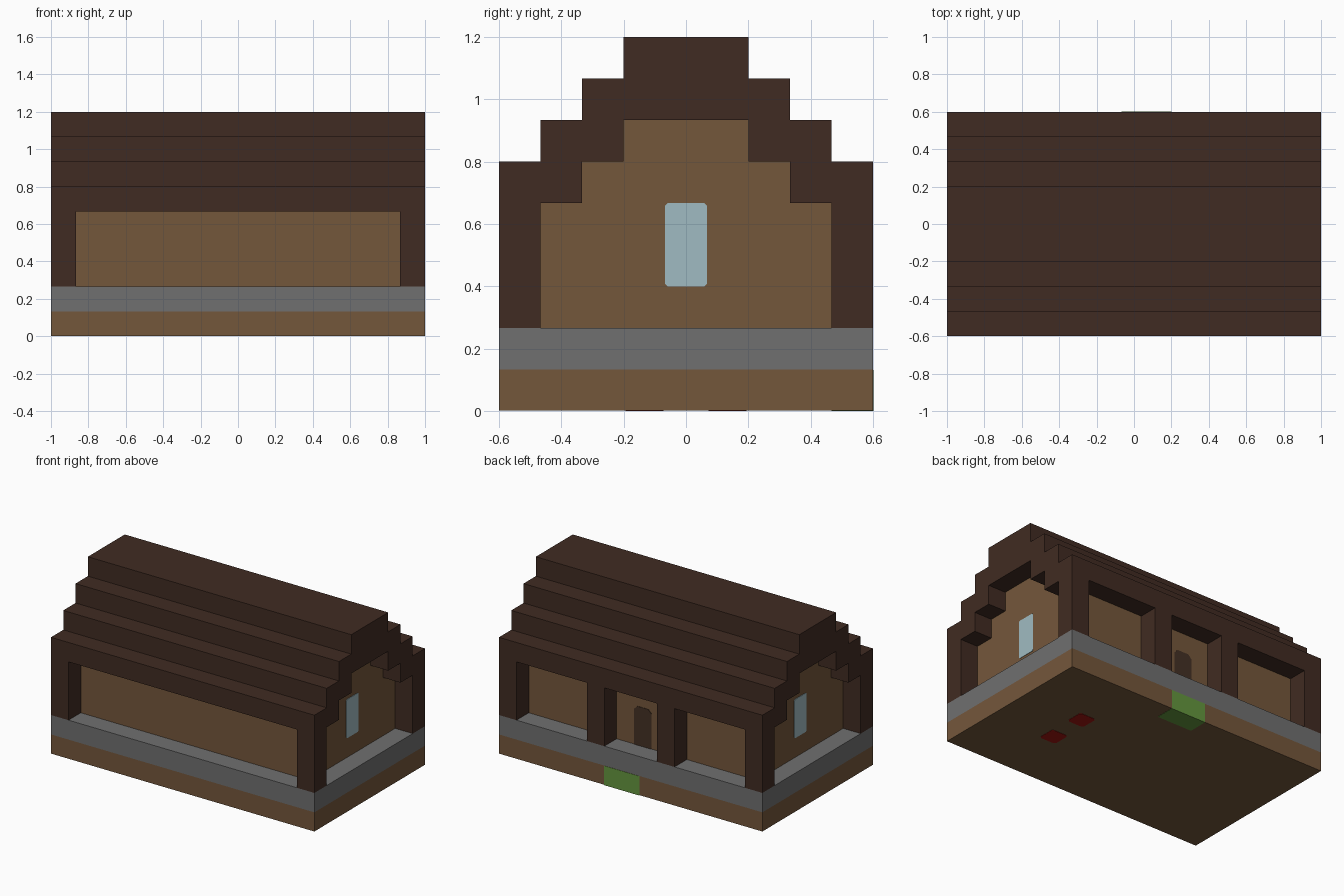
import bpy
import bmesh
from mathutils import Matrix, Vector

if "Cube" in bpy.data.objects:
    bpy.data.objects.remove(bpy.data.objects["Cube"], do_unlink=True)

U = 2 / 15  # one building block


def material(name, rgb):
    linear = [((c / 255 + 0.055) / 1.055) ** 2.4 for c in rgb] + [1]
    m = bpy.data.materials.new(name)
    m.use_nodes = True
    m.diffuse_color = linear
    m.node_tree.nodes["Principled BSDF"].inputs["Base Color"].default_value = linear
    return m


wood = material("wood brown", (116, 87, 59))
dark = material("dark timber", (64, 43, 34))
stone = material("stone grey", (112, 112, 112))
glass = material("pale blue glass", (160, 187, 194))
door_brown = material("door brown", (68, 48, 36))
green = material("grass green", (100, 150, 62))
red = material("red", (160, 22, 16))


def prism(name, outline, depth, mat, origin, a, b):
    """Extrude an outline, drawn on axes a and b, evenly either side of origin."""
    a, b = Vector(a), Vector(b)
    n = a.cross(b)
    bm = bmesh.new()
    low = [bm.verts.new(Vector(origin) + a * p + b * q - n * depth / 2) for p, q in outline]
    face = bm.faces.new(low)
    ext = bmesh.ops.extrude_face_region(bm, geom=[face])
    bmesh.ops.translate(bm, vec=n * depth,
                        verts=[v for v in ext["geom"] if isinstance(v, bmesh.types.BMVert)])
    bmesh.ops.recalc_face_normals(bm, faces=bm.faces)
    return finish(name, bm, mat)


def finish(name, bm, mat):
    me = bpy.data.meshes.new(name)
    bm.to_mesh(me)
    bm.free()
    me.materials.append(mat)
    ob = bpy.data.objects.new(name, me)
    bpy.context.collection.objects.link(ob)
    return ob


def box(name, lo, hi, mat):
    lo, hi = Vector(lo), Vector(hi)
    bm = bmesh.new()
    bmesh.ops.create_cube(bm, size=1, matrix=Matrix.Translation((lo + hi) / 2)
                          @ Matrix.Diagonal((*(hi - lo), 1)))
    return finish(name, bm, mat)


def panel(w, h, cut, cut_bottom=True):
    """Rectangle outline with clipped corners."""
    x, z = w / 2, h / 2
    top = [(x, z - cut), (x - cut, z), (cut - x, z), (-x, z - cut)]
    if not cut_bottom:
        return top + [(-x, -z), (x, -z)]
    return top + [(-p, -q) for p, q in top]


def mirrored(half):
    return half + [(-y, z) for y, z in reversed(half)]


X, Y, Z = (1, 0, 0), (0, 1, 0), (0, 0, 1)
T = 0.006  # plate thickness

# Base and stone course
box("wooden_base", (-1, -0.6, 0.002), (1, 0.6, U), wood)
box("stone_course", (-1, -0.6, U), (1, 0.6, 2 * U), stone)
box("green_step", (-U / 2, 3.5 * U, 0), (1.5 * U, 0.602, U - 0.001), green)

# Walls with stepped gables
wall = [(3.5, 2), (3.5, 5), (2.5, 5), (2.5, 6), (1.5, 6), (1.5, 7)]
prism("walls", mirrored([(y * U, z * U) for y, z in wall]), 13 * U, wood, (0, 0, 0), Y, Z)

# Stepped roof shell: outer steps, then the underside back again
steps = [(4.5 - k, 6 + k + d) for k in range(4) for d in (0, 0)]
outer = [(4.5, 5)]
for k in range(4):
    outer += [(4.5 - k, 6 + k), (3.5 - k, 6 + k)]
outer.pop()
inner = [(1.5, 7), (1.5, 6), (2.5, 6), (2.5, 5)]
shell = (outer + [(-y, z) for y, z in reversed(outer)]
         + [(-y, z) for y, z in reversed(inner)] + inner)
prism("stepped_roof", [(y * U, z * U) for y, z in shell], 2, dark, (0, 0, 0), Y, Z)

# Corner posts and the two posts beside the rear door
posts = [(sx * 7, sy * 4) for sx in (-1, 1) for sy in (-1, 1)] + [(-2, 4), (2, 4)]
for i, (x, y) in enumerate(posts):
    box(f"post_{i + 1}", ((x - 0.5) * U, (y - 0.5) * U, 2 * U),
        ((x + 0.5) * U, (y + 0.5) * U, 5 * U), dark)

# Gable windows
for side, name in ((1, "left_window"), (-1, "right_window")):
    prism(name, panel(U, 2 * U, 0.008), T, glass, (side * 6.5 * U, 0, 4 * U), Y, Z)

# Rear door
prism("rear_door", panel(U, 2 * U, 0.025, False), T, door_brown, (0, 3.5 * U, 3 * U), X, Z)

# Red tiles on the underside
for side in (-1, 1):
    prism("red_tile", panel(0.123, 0.123, 0.012), 0.004, red, (4 * U, side * U, 0.002), X, Y)
